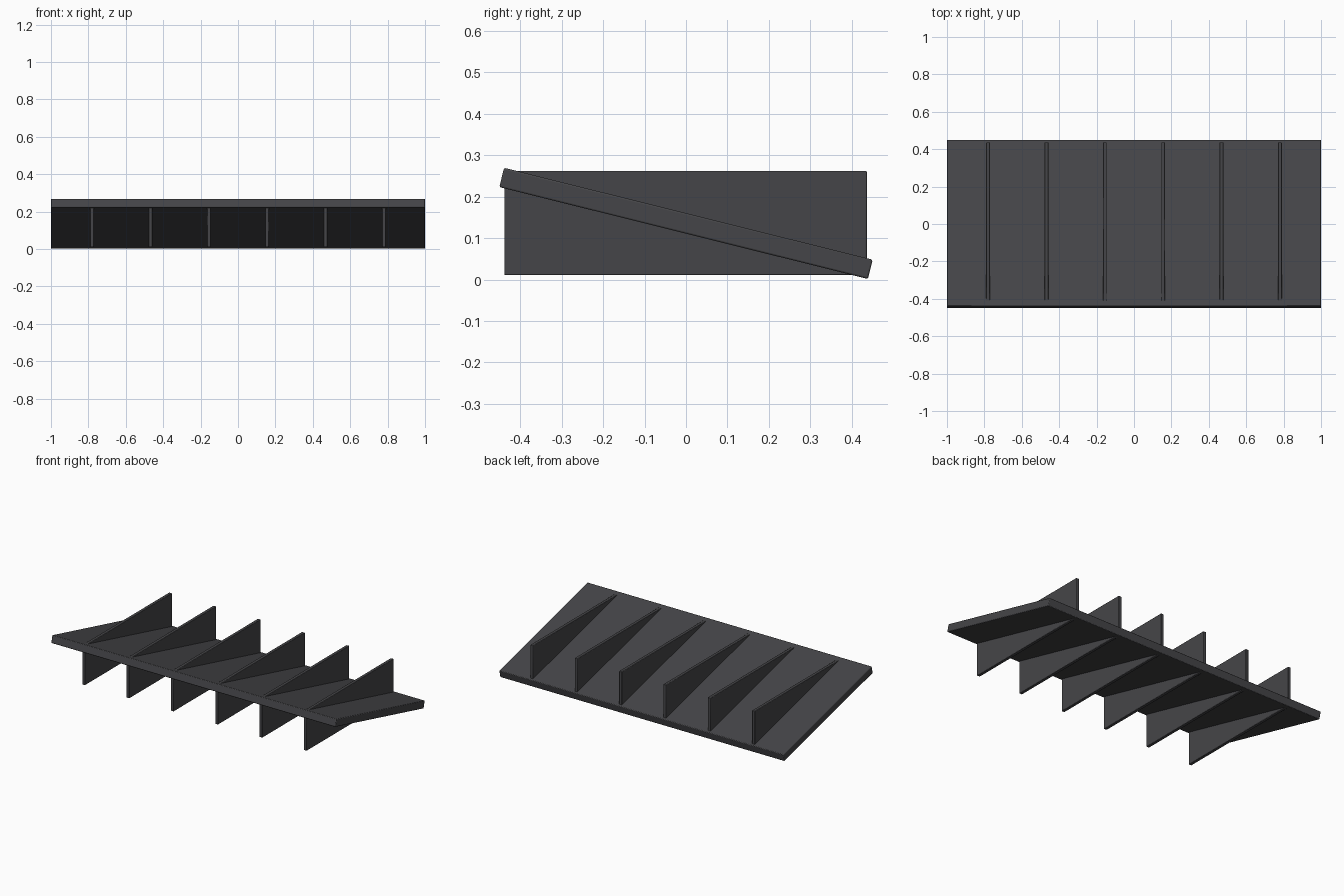
import bpy
from math import radians

if "Cube" in bpy.data.objects:
    bpy.data.objects.remove(bpy.data.objects["Cube"])

mat = bpy.data.materials.new("dark_grey")
mat.diffuse_color = (0.06, 0.06, 0.065, 1)
mat.use_nodes = True
mat.node_tree.nodes["Principled BSDF"].inputs["Base Color"].default_value = mat.diffuse_color


def box(name, size, loc, tilt=0, bevel=0.003):
    bpy.ops.mesh.primitive_cube_add(size=1, location=loc)
    ob = bpy.context.object
    ob.name = name
    ob.scale = size
    bpy.ops.object.transform_apply(location=False, rotation=False, scale=True)
    ob.rotation_euler.x = tilt
    mod = ob.modifiers.new("soft_edges", 'BEVEL')
    mod.width = bevel
    mod.segments = 2
    ob.data.materials.append(mat)
    bpy.ops.object.shade_smooth_by_angle(angle=radians(30))
    return ob


# Sloping slat, high at the front and low at the back
box("slat", (2.0, 0.917, 0.048), (0, 0, 0.1355), radians(-14), 0.004)

# Upright fins passing through the slat
for i in range(6):
    box(f"fin_{i + 1}", (0.02, 0.875, 0.252), (-0.78 + i * 0.312, -0.001, 0.1365))
